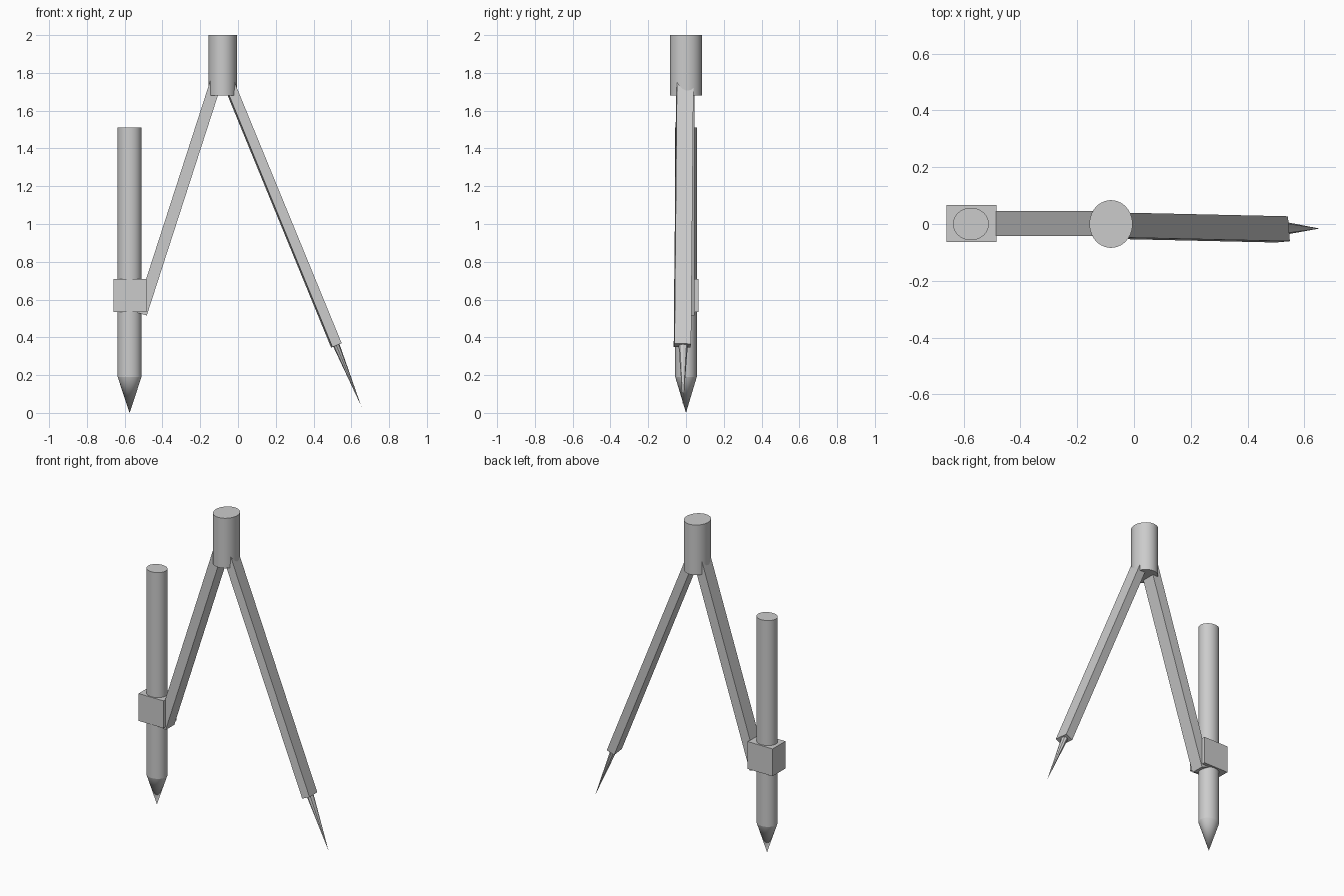
import bpy, math
from mathutils import Vector, Matrix

if "Cube" in bpy.data.objects:
    bpy.data.objects.remove(bpy.data.objects["Cube"])


def finish(obj, name):
    obj.name = name
    obj.data.name = name
    return obj


def aligned(bottom, top, roll=0.0):
    """Matrix at the midpoint, local z along bottom->top, local y near world y."""
    b, t = Vector(bottom), Vector(top)
    z = (t - b).normalized()
    x = Vector((0, 1, 0)).cross(z).normalized()
    y = z.cross(x)
    m = Matrix((x, y, z)).transposed().to_4x4()
    return Matrix.Translation((b + t) / 2) @ m @ Matrix.Rotation(roll, 4, 'Z'), (t - b).length


def bar(name, bottom, top, width, depth, roll=0.0):
    m, length = aligned(bottom, top, roll)
    bpy.ops.mesh.primitive_cube_add(size=1)
    obj = finish(bpy.context.object, name)
    obj.data.transform(Matrix.Diagonal((width, depth, length, 1)))
    obj.matrix_world = m
    return obj


def rod(name, bottom, top, rx, ry, sides=40, r_bottom=1.0, smooth=True):
    m, length = aligned(bottom, top)
    bpy.ops.mesh.primitive_cone_add(vertices=sides, radius1=r_bottom, radius2=1, depth=1)
    obj = finish(bpy.context.object, name)
    obj.data.transform(Matrix.Diagonal((rx, ry, length, 1)))
    obj.matrix_world = m
    if smooth:
        bpy.ops.object.shade_smooth_by_angle(angle=math.radians(30))
    return obj


# Grip at the hinge
rod("handle", (-0.081, 0, 1.68), (-0.081, 0, 2.0), 0.076, 0.084)

# Two legs meeting inside the grip
bar("pencil_leg", (-0.513, 0.002, 0.525), (-0.107, 0.002, 1.78), 0.0625, 0.088)
bar("needle_leg", (0.521, -0.019, 0.357), (-0.063, -0.006, 1.78), 0.053, 0.088,
    roll=math.radians(5))

# Needle point continuing the right leg
rod("needle", (0.653, -0.016, 0.034), (0.519, -0.015, 0.362), 0.018, 0.025,
    sides=8, r_bottom=0.0, smooth=False)

# Pencil, its sharpened tip, and the clamp block
rod("pencil", (-0.574, 0, 0.19), (-0.574, 0, 1.51), 0.063, 0.057)
rod("pencil_tip", (-0.574, 0, 0.0), (-0.574, 0, 0.19), 0.063, 0.057, r_bottom=0.0)
bar("pencil_clamp", (-0.572, 0.002, 0.535), (-0.572, 0.002, 0.71), 0.176, 0.13)
